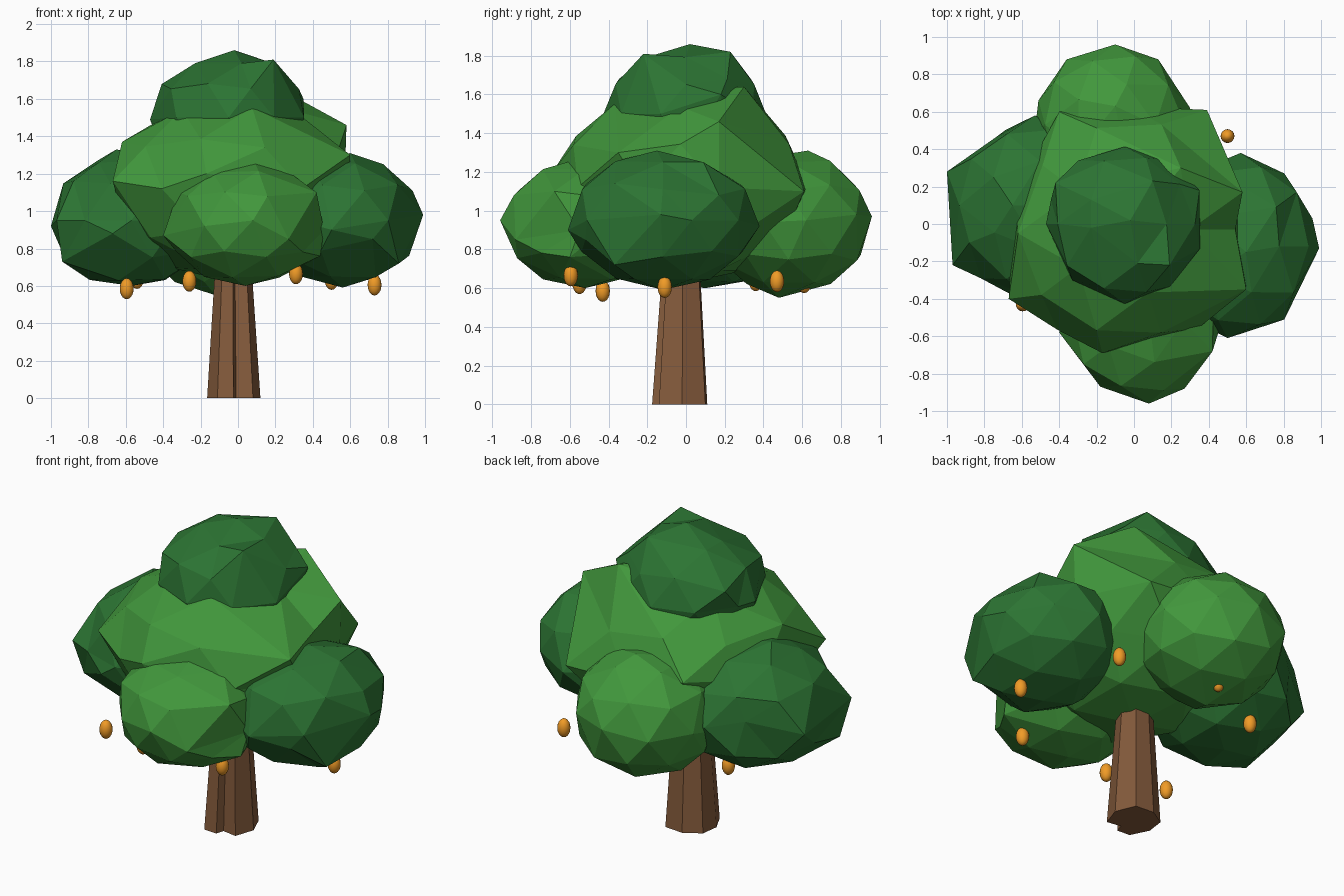
import bpy, bmesh, random
from mathutils import Vector

random.seed(4)


def material(name, rgb):
    m = bpy.data.materials.new(name)
    m.diffuse_color = (*rgb, 1)
    return m


BARK = material("bark", (0.235, 0.105, 0.045))
LIGHT = material("light_leaf", (0.053, 0.31, 0.045))
DARK = material("dark_leaf", (0.025, 0.175, 0.033))
ORANGE = material("fruit_skin", (0.88, 0.33, 0.02))


def finish(bm, name, mat):
    bmesh.ops.recalc_face_normals(bm, faces=bm.faces)
    me = bpy.data.meshes.new(name)
    bm.to_mesh(me)
    bm.free()
    me.materials.append(mat)
    ob = bpy.data.objects.new(name, me)
    bpy.context.collection.objects.link(ob)
    return ob


def leaf_clump(name, mat, centre, radii, floor, pulls):
    """Faceted ball with a flat underside; corners nearest to each pull point move onto it."""
    bm = bmesh.new()
    bmesh.ops.create_icosphere(bm, subdivisions=2, radius=1)
    c = Vector(centre)
    free = {v: v.co.normalized() for v in bm.verts}
    for v in bm.verts:
        k = random.uniform(0.98, 1.02)
        v.co = c + Vector([v.co[i] * radii[i] * k for i in range(3)])
        v.co.z = max(v.co.z, floor)
    for p in pulls:
        d = Vector([(p[i] - centre[i]) / radii[i] for i in range(3)]).normalized()
        best = max(free, key=lambda v: free[v].dot(d))
        best.co = Vector(p)
        del free[best]
    return finish(bm, name, mat)


# Foliage: crown, middle mass and four side clumps
leaf_clump("crown_foliage", DARK, (-0.05, 0, 1.5), (0.42, 0.42, 0.34), 1.3,
           [(-0.02, 0.02, 1.86), (0.19, -0.22, 1.81), (0.1, 0.23, 1.82), (-0.23, -0.02, 1.79),
            (0.35, 0.18, 1.6), (-0.47, 0, 1.49), (-0.42, 0.22, 1.62), (-0.33, -0.3, 1.5)])
leaf_clump("middle_foliage", LIGHT, (-0.03, -0.03, 1.12), (0.64, 0.66, 0.5), 0.62,
           [(-0.67, -0.4, 1.16), (0.6, -0.35, 1.3), (0.58, 0.17, 1.46),
            (0.25, 0.3, 1.64), (-0.4, 0.6, 1.2), (0.39, 0.61, 1.1),
            (-0.17, -0.69, 1.2), (-0.62, -0.05, 1.37)])
leaf_clump("right_foliage", DARK, (0.56, -0.12, 0.95), (0.42, 0.49, 0.36), 0.59,
           [(0.99, -0.13, 0.98), (0.87, 0.17, 1.08), (0.72, -0.52, 0.85),
            (0.5, -0.61, 0.9), (0.57, 0.38, 0.92), (0.6, -0.15, 1.31),
            (0.76, 0.09, 1.25), (0.86, -0.37, 0.72)])
leaf_clump("left_foliage", DARK, (-0.57, 0.1, 0.95), (0.42, 0.48, 0.37), 0.6,
           [(-1.0, 0.28, 0.92), (-0.97, -0.22, 0.95), (-0.65, 0.1, 1.33),
            (-0.88, -0.1, 1.16), (-0.53, 0.58, 0.95), (-0.73, 0.47, 1.0),
            (-0.67, -0.37, 0.88), (-0.94, -0.15, 0.73)])
leaf_clump("front_foliage", LIGHT, (0.04, -0.52, 0.93), (0.42, 0.43, 0.33), 0.6,
           [(0.08, -0.96, 0.95), (-0.18, -0.87, 0.92), (0.09, -0.58, 1.26),
            (0.42, -0.68, 1.1), (0.46, -0.55, 0.9), (0.44, -0.6, 0.76),
            (-0.4, -0.58, 0.87), (0.27, -0.88, 0.85)])
leaf_clump("back_foliage", LIGHT, (-0.11, 0.53, 0.94), (0.43, 0.43, 0.37), 0.57,
           [(-0.1, 0.96, 0.97), (-0.36, 0.88, 0.93), (0.13, 0.88, 0.98),
            (-0.53, 0.5, 0.9), (-0.1, 0.63, 1.31), (-0.12, 0.48, 0.55),
            (0.3, 0.62, 0.95)])

# Trunk: uneven outline with a groove at the front, tapering upwards
outline = [(-0.165, -0.06), (-0.11, -0.17), (-0.025, -0.175), (-0.01, -0.125), (0.08, -0.14),
           (0.12, -0.02), (0.07, 0.1), (-0.05, 0.11), (-0.15, 0.05)]
bm = bmesh.new()
rings = []
for z, s in ((0, 1), (0.8, 0.64)):
    rings.append([bm.verts.new((-0.03 + (x + 0.03) * s, -0.01 + (y + 0.01) * s, z))
                  for x, y in outline])
n = len(outline)
for i in range(n):
    j = (i + 1) % n
    bm.faces.new((rings[0][i], rings[0][j], rings[1][j], rings[1][i]))
for ring in rings:
    bm.faces.new(ring)
finish(bm, "trunk", BARK)

# Fruit: small smooth upright ovals hanging under the leaves
spots = [(-0.595, -0.43, 0.585), (-0.26, -0.55, 0.625), (0.31, -0.595, 0.665),
         (0.5, 0.47, 0.635), (0.73, -0.11, 0.605), (-0.1, 0.61, 0.63), (-0.54, 0.36, 0.64)]
for k, spot in enumerate(spots):
    bm = bmesh.new()
    bmesh.ops.create_uvsphere(bm, u_segments=16, v_segments=10, radius=1)
    bmesh.ops.scale(bm, vec=(0.037, 0.037, 0.056), verts=bm.verts)
    for f in bm.faces:
        f.smooth = True
    finish(bm, f"fruit_{k + 1}", ORANGE).location = spot
